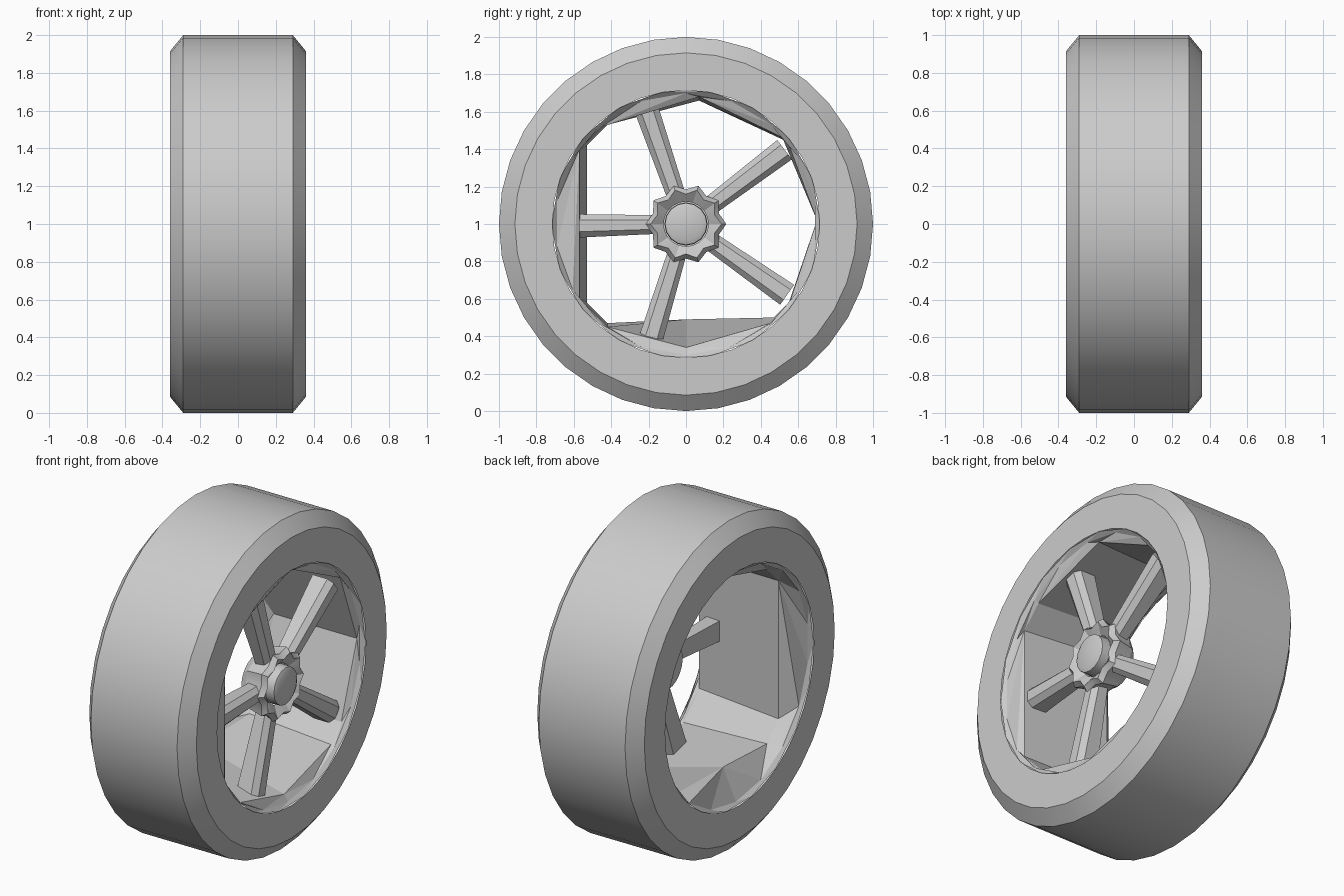
import bpy, bmesh
from math import cos, sin, pi, radians
from mathutils import Vector

if "Cube" in bpy.data.objects:
    bpy.data.objects.remove(bpy.data.objects["Cube"])

CZ = 1.0  # axle height


def make(name, bm, smooth=None):
    bmesh.ops.recalc_face_normals(bm, faces=bm.faces)
    me = bpy.data.meshes.new(name)
    bm.to_mesh(me)
    bm.free()
    ob = bpy.data.objects.new(name, me)
    bpy.context.collection.objects.link(ob)
    if smooth:
        bpy.ops.object.select_all(action='DESELECT')
        ob.select_set(True)
        bpy.context.view_layer.objects.active = ob
        bpy.ops.object.shade_smooth_by_angle(angle=radians(smooth))
    return ob


def ring(bm, x, pts):
    """Closed edge loop at x from (y, z) points about the axle."""
    vs = [bm.verts.new((x, y, z + CZ)) for y, z in pts]
    es = [bm.edges.new((vs[i], vs[(i + 1) % len(vs)])) for i in range(len(vs))]
    return vs, es


def circle(n, r, off=0.0, scallop=0.0):
    out = []
    for i in range(n):
        a = 2 * pi * (i + off) / n
        rr = r - (scallop if i % 2 else 0)
        out.append((rr * cos(a), rr * sin(a)))
    return out


def loft(name, rings, cap_start=False, cap_end=False, smooth=None):
    bm = bmesh.new()
    loops = [ring(bm, x, p) for x, p in rings]
    for (va, ea), (vb, eb) in zip(loops, loops[1:]):
        if len(va) == len(vb):
            for i in range(len(va)):
                j = (i + 1) % len(va)
                bm.faces.new((va[i], va[j], vb[j], vb[i]))
        else:
            bmesh.ops.bridge_loops(bm, edges=ea + eb)
    if cap_start:
        bm.faces.new(loops[0][0])
    if cap_end:
        bm.faces.new(loops[-1][0])
    return make(name, bm, smooth)


# Tyre: chamfered tread with flat sidewalls
profile = [(-.36, .715), (-.36, .915), (-.29, 1), (.29, 1), (.36, .915), (.36, .715)]
loft("tyre", [(x, circle(36, r)) for x, r in profile], smooth=25)

# Rim: faceted lips joined by an uneven, coarse barrel
front = [(.55, -.43), (.70, .02), (.54, .45), (.07, .68), (-.45, .52),
         (-.57, .40), (-.57, -.40), (-.42, -.55), (0, -.66), (.45, -.53)]
back = [(.55, -.42), (.70, .02), (.52, .45), (.07, .66), (-.42, .53),
        (-.53, .42), (-.53, -.42), (-.42, -.53), (0, -.51), (.47, -.50)]
loft("rim", [(.355, circle(18, .72)), (.335, circle(18, .70, .5)), (.31, front),
             (-.25, back), (-.335, circle(18, .70, .5)), (-.355, circle(18, .72))])

# Hub with scalloped edge and dished face
loft("hub", [(.12, circle(20, .14)), (.17, circle(20, .19, 0, .02)),
             (.28, circle(20, .215, 0, .03)), (.31, circle(20, .19, 0, .03)),
             (.27, circle(20, .12))], cap_start=True, smooth=30)

# Centre cap
loft("centre_cap", [(.25, circle(16, .115)), (.32, circle(16, .112)),
                    (.33, circle(16, .09))], cap_end=True, smooth=30)


# Five tapered spokes
def spoke(angle):
    u = Vector((0, cos(angle), sin(angle)))
    t = Vector((0, -sin(angle), cos(angle)))
    axis = Vector((1, 0, 0))
    c = Vector((0, 0, CZ))
    bm = bmesh.new()
    ends = []
    for r, w, x0, x1 in ((.15, .05, .19, .28), (.66, .065, .16, .29)):
        sect = [(-w, x0), (w, x0), (w, x1 - .03), (w * .5, x1), (-w * .5, x1), (-w, x1 - .03)]
        ends.append([bm.verts.new(c + u * r + t * s + axis * x) for s, x in sect])
    a, b = ends
    for i in range(6):
        j = (i + 1) % 6
        bm.faces.new((a[i], a[j], b[j], b[i]))
    bm.faces.new(a)
    bm.faces.new(b)
    return bm


for k in range(5):
    make(f"spoke_{k + 1}", spoke(radians(37 + 72 * k)))
